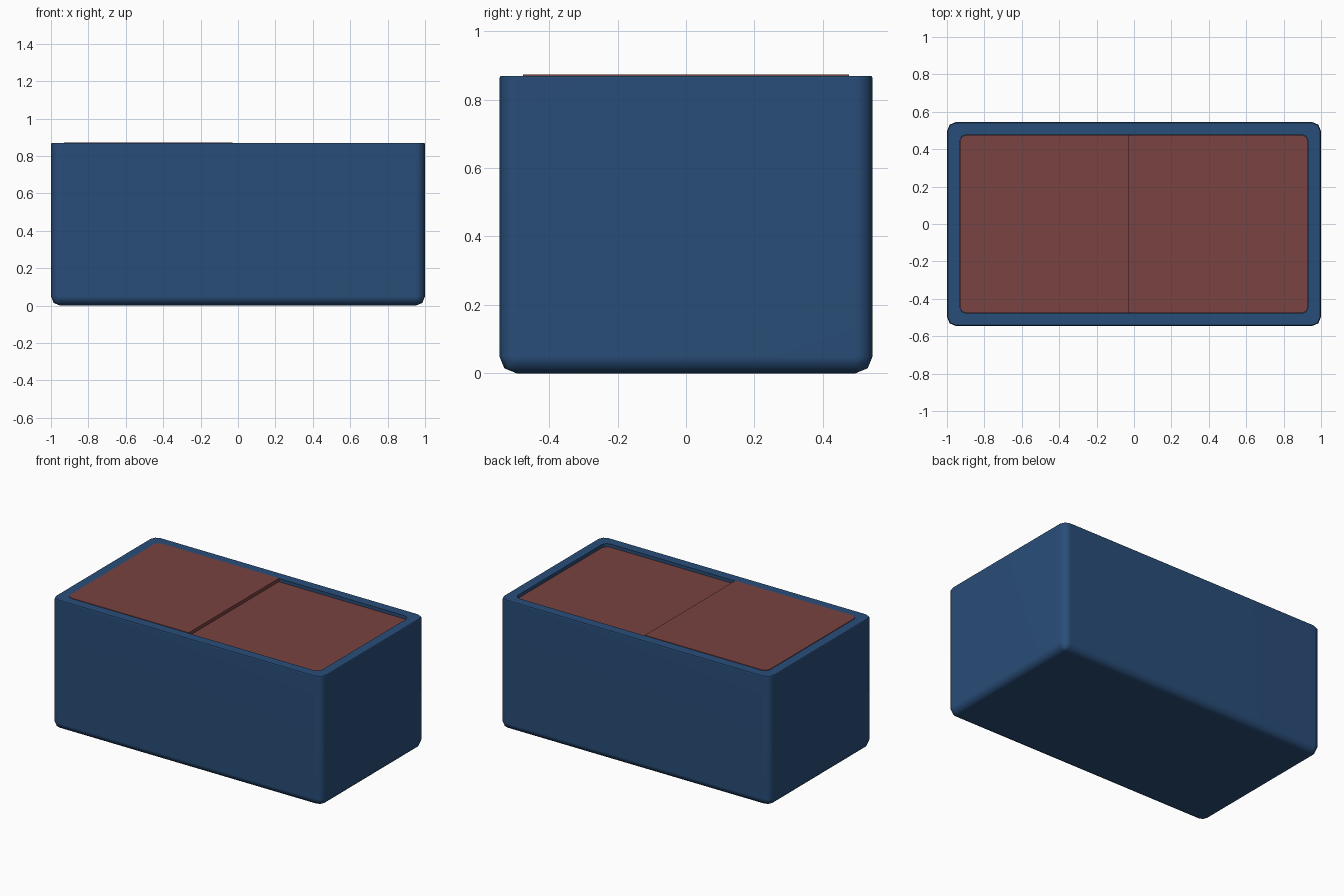
import bpy, bmesh, math

if "Cube" in bpy.data.objects:
    bpy.data.objects.remove(bpy.data.objects["Cube"])

HX, HY, R, H = 1.0, 0.546, 0.05, 0.87   # half sizes, corner radius, rim height
IX, IY = 0.932, 0.478                   # half sizes of the opening


def material(name, rgb):
    m = bpy.data.materials.new(name)
    m.diffuse_color = (*rgb, 1)
    m.use_nodes = True
    m.node_tree.nodes["Principled BSDF"].inputs["Base Color"].default_value = m.diffuse_color
    return m


def finish(bm, name, mat, angle):
    bmesh.ops.remove_doubles(bm, verts=bm.verts, dist=1e-5)
    bmesh.ops.recalc_face_normals(bm, faces=bm.faces)
    me = bpy.data.meshes.new(name)
    bm.to_mesh(me)
    bm.free()
    me.materials.append(mat)
    ob = bpy.data.objects.new(name, me)
    bpy.context.collection.objects.link(ob)
    bpy.ops.object.select_all(action='DESELECT')
    ob.select_set(True)
    bpy.context.view_layer.objects.active = ob
    bpy.ops.object.shade_smooth_by_angle(angle=math.radians(angle))
    wn = ob.modifiers.new("weighted normals", 'WEIGHTED_NORMAL')
    wn.keep_sharp = True
    return ob


def ring(bm, hx, hy, r, z, steps=2):
    """Rounded rectangle of vertices at height z."""
    verts = []
    for i, (sx, sy) in enumerate(((1, 1), (-1, 1), (-1, -1), (1, -1))):
        for k in range(steps + 1):
            a = math.pi / 2 * (i + k / steps)
            verts.append(bm.verts.new((sx * (hx - r) + r * math.cos(a),
                                       sy * (hy - r) + r * math.sin(a), z)))
    return verts


blue = material("body_blue", (0.022, 0.075, 0.19))
red = material("lid_red", (0.19, 0.056, 0.052))

# Open tub: stacked rounded outlines, outside bottom to inside floor
d = R * (1 - math.cos(math.pi / 4))
bm = bmesh.new()
rings = [ring(bm, *p) for p in (
    (HX - R, HY - R, 0, 0),
    (HX - d, HY - d, R - d, d),
    (HX, HY, R, R),
    (HX, HY, R, H - 0.006),
    (HX - 0.005, HY - 0.005, R - 0.005, H),
    (IX, IY, 0.035, H),
    (IX, IY, 0.035, 0.07))]
for a, b in zip(rings, rings[1:]):
    for i in range(len(a)):
        j = (i + 1) % len(a)
        bm.faces.new((a[i], a[j], b[j], b[i]))
bm.faces.new(rings[0][::-1])
bm.faces.new(rings[-1])
bmesh.ops.dissolve_degenerate(bm, dist=1e-5, edges=bm.edges)
finish(bm, "tub", blue, 50)


# Sliding lids: the left one runs above the right one
def lid(name, x0, x1, top, thick, outer):
    bm = bmesh.new()
    bmesh.ops.create_cube(bm, size=1)
    for v in bm.verts:
        v.co.x = x1 if v.co.x > 0 else x0
        v.co.y *= 2 * (IY - 0.001)
        v.co.z = top if v.co.z > 0 else top - thick
    corners = [e for e in bm.edges
               if all(abs(v.co.x - outer) < 1e-4 for v in e.verts)
               and abs(e.verts[0].co.y - e.verts[1].co.y) < 1e-4]
    bmesh.ops.bevel(bm, geom=corners, offset=0.035, segments=2,
                    profile=0.5, affect='EDGES')
    finish(bm, name, red, 50)


lid("upper_lid", -IX + 0.001, -0.03, H + 0.003, 0.022, -IX + 0.001)
lid("lower_lid", -0.08, IX - 0.001, H - 0.021, 0.022, IX - 0.001)
